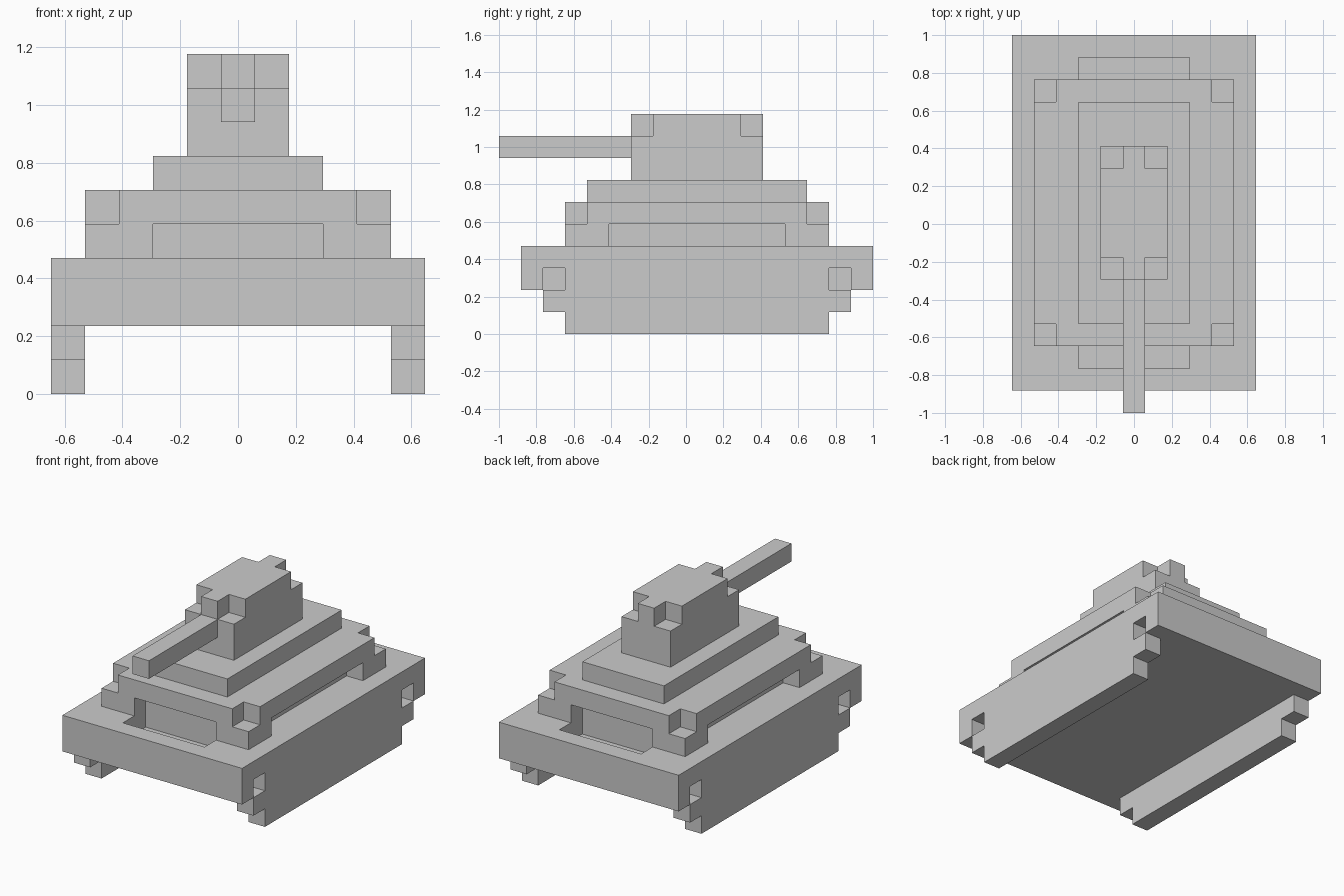
import bpy, bmesh
from mathutils import Vector

if "Cube" in bpy.data.objects:
    bpy.data.objects.remove(bpy.data.objects["Cube"])

U = 2 / 17      # one block
YC = 0.5        # body centre in y, in blocks (all parts but the barrel are symmetric about it)


def add_box(bm, x0, x1, y0, y1, z0, z1):
    lo, hi = Vector((x0, y0, z0)) * U, Vector((x1, y1, z1)) * U
    for v in bmesh.ops.create_cube(bm, size=1)["verts"]:
        v.co = Vector(((lo[i] + hi[i]) / 2 + v.co[i] * (hi[i] - lo[i]) for i in range(3)))


def make_object(name, bm):
    bmesh.ops.recalc_face_normals(bm, faces=bm.faces)
    mesh = bpy.data.meshes.new(name)
    bm.to_mesh(mesh)
    bm.free()
    obj = bpy.data.objects.new(name, mesh)
    bpy.context.collection.objects.link(obj)
    return obj


def boxes(name, *dims):
    bm = bmesh.new()
    for d in dims:
        add_box(bm, *d)
    return make_object(name, bm)


def mirrored(dims):
    """Repeat a box given relative to the body centre on both sides in y."""
    x0, x1, y0, y1, z0, z1 = dims
    return [(x0, x1, YC + y0, YC + y1, z0, z1), (x0, x1, YC - y1, YC - y0, z0, z1)]


def four_corners(x0, x1, y0, y1, z0, z1):
    return mirrored((x0, x1, y0, y1, z0, z1)) + mirrored((-x1, -x0, y0, y1, z0, z1))


def slab(name, hx, hy, z0, z1):
    return boxes(name, (-hx, hx, YC - hy, YC + hy, z0, z1))


def activate(obj):
    bpy.ops.object.select_all(action='DESELECT')
    obj.select_set(True)
    bpy.context.view_layer.objects.active = obj


def carve(obj, cuts):
    cutter = boxes(obj.name + "_cutter", *cuts)
    cutter.hide_render = True
    mod = obj.modifiers.new("carve", 'BOOLEAN')
    mod.operation, mod.solver, mod.object = 'DIFFERENCE', 'EXACT', cutter
    activate(obj)
    bpy.ops.object.modifier_apply(modifier=mod.name)
    bpy.data.objects.remove(cutter)


# Hull slab: wheel holes in the sides, pits in front of and behind the deck
hull = slab("hull", 5.5, 8, 2, 4)
carve(hull, four_corners(4.5, 6, 6, 7, 1.5, 3) + mirrored((-2.5, 2.5, 5, 7, 3, 4.5)))

# Deck: notched upper corners, recesses low on all four sides
deck = slab("deck", 4.5, 6, 4, 6)
carve(deck, four_corners(3.5, 5, 5, 6.5, 5, 6.5)
      + mirrored((-2.5, 2.5, 5, 6.5, 3.5, 5))
      + [(s * 4.25 - 0.75, s * 4.25 + 0.75, YC - 4, YC + 4, 3.5, 5) for s in (-1, 1)])

# Turret ring and turret with notched upper corners
slab("turret_ring", 2.5, 5, 6, 7)
turret = slab("turret", 1.5, 3, 7, 10)
carve(turret, four_corners(0.5, 2, 2, 3.5, 9, 10.5))

# Gun barrel
boxes("barrel", (-0.5, 0.5, -8.5, -2.5, 8, 9))

# Tracks: stepped side profile, extruded and mirrored
half = [(6, 0), (6, 1), (7, 1), (7, 2)]
profile = half + [(-y, z) for y, z in reversed(half)]
bm = bmesh.new()
face = bm.faces.new([bm.verts.new(Vector((4.5, y + YC, z)) * U) for y, z in profile])
ext = bmesh.ops.extrude_face_region(bm, geom=[face], use_keep_orig=True)
bmesh.ops.translate(bm, vec=(U, 0, 0),
                    verts=[g for g in ext["geom"] if isinstance(g, bmesh.types.BMVert)])
tracks = make_object("tracks", bm)
tracks.modifiers.new("mirror", 'MIRROR').use_axis = (True, False, False)
